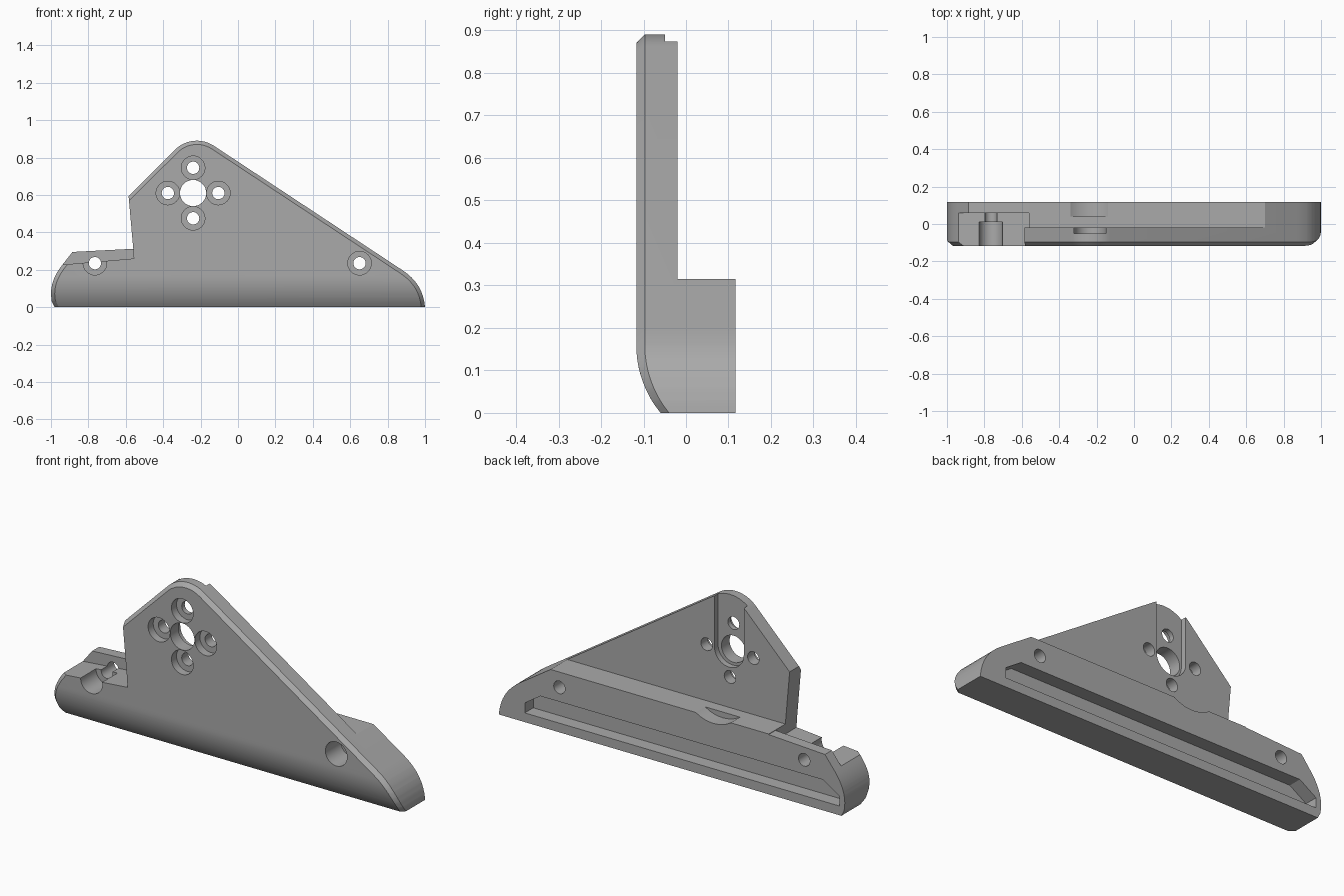
import bpy, bmesh, math
from mathutils import Vector
from mathutils.geometry import intersect_line_line_2d, intersect_line_line

if "Cube" in bpy.data.objects:
    bpy.data.objects.remove(bpy.data.objects["Cube"])

FRONT, BACK, PLATE_BACK = -0.117, 0.117, -0.02
CHAMFER, BASE_TOP, ROUND_TOP = 0.02, 0.315, 0.16

grey = bpy.data.materials.new("plain_grey")
grey.diffuse_color = (0.4, 0.4, 0.4, 1)
grey.use_nodes = True
grey.node_tree.nodes["Principled BSDF"].inputs["Base Color"].default_value = grey.diffuse_color


def arc(cx, cz, r, a0, a1, n):
    """Points along a circular arc, angles in degrees."""
    return [(cx + r * math.cos(math.radians(a0 + (a1 - a0) * i / n)),
             cz + r * math.sin(math.radians(a0 + (a1 - a0) * i / n))) for i in range(n + 1)]


def curve(a, b, c, n=8):
    """Quadratic curve from a to c, pulled towards b."""
    return [tuple((1 - t) ** 2 * p + 2 * t * (1 - t) * q + t * t * r
                  for p, q, r in zip(a, b, c)) for t in [i / n for i in range(n + 1)]]


def inset(points, widths):
    """Move every edge of a counter-clockwise outline inward by its own width."""
    lines = []
    for i, p in enumerate(points):
        a, b = Vector(p), Vector(points[(i + 1) % len(points)])
        d = (b - a).normalized()
        shift = Vector((-d.y, d.x)) * widths[i]
        lines.append((a + shift, d))
    result = []
    for i, (p, d) in enumerate(lines):
        q, e = lines[i - 1]
        cross = e.x * d.y - e.y * d.x
        if abs(cross) < 1e-5:
            result.append(tuple(p))
        else:
            w = p - q
            result.append(tuple(q + e * ((w.x * d.y - w.y * d.x) / cross)))
    return result


def loft(name, layers):
    """Closed solid through (y, outline) layers."""
    bm = bmesh.new()
    rings = [[bm.verts.new((x, y, z)) for x, z in pts] for y, pts in layers]
    n = len(rings[0])
    bm.faces.new(rings[0])
    bm.faces.new(rings[-1][::-1])
    for r, s in zip(rings, rings[1:]):
        for i in range(n):
            bm.faces.new((r[i], s[i], s[(i + 1) % n], r[(i + 1) % n]))
    bmesh.ops.recalc_face_normals(bm, faces=bm.faces)
    mesh = bpy.data.meshes.new(name)
    bm.to_mesh(mesh)
    bm.free()
    ob = bpy.data.objects.new(name, mesh)
    bpy.context.collection.objects.link(ob)
    mesh.materials.append(grey)
    return ob


# Bracket outline: foot, right nose, long slope, rounded peak, left edge, left foot
outline = curve((1, 0), (0.99, 0.125), (0.88, 0.197))
outline += arc(-0.22, 0.725, 0.165, 56.5, 135, 12)
outline += [(-0.585, 0.594)]
plain_start = len(outline) - 1
outline += [(-0.56, 0.312), (-0.885, 0.295)]
outline += curve((-0.94, 0.225), (-1.0, 0.15), (-1.0, 0.07))
outline += [(-0.996, 0.03), (-0.98, 0)]
widths = [CHAMFER] * len(outline)
for i in (plain_start, plain_start + 1, len(outline) - 1):
    widths[i] = 0
bracket = loft("bracket", [(FRONT, inset(outline, widths)),
                           (FRONT + CHAMFER, outline), (BACK, outline)])

# Roll the lower front edge backwards
bm = bmesh.new()
bm.from_mesh(bracket.data)
for i in range(1, 11):
    bmesh.ops.bisect_plane(bm, geom=bm.verts[:] + bm.edges[:] + bm.faces[:], dist=1e-5,
                           plane_co=(0, 0, ROUND_TOP * i / 10), plane_no=(0, 0, 1))
radius = 0.253
for v in bm.verts:
    if v.co.y < FRONT + CHAMFER + 0.001 and v.co.z < ROUND_TOP:
        v.co.y += radius - math.sqrt(radius ** 2 - (ROUND_TOP - v.co.z) ** 2)
bm.to_mesh(bracket.data)
bm.free()


def cut(points, y0, y1):
    """Subtract a prism from the bracket."""
    tool = loft("cutter", [(y0, points), (y1, points)])
    tool.hide_render = True
    mod = bracket.modifiers.new("cut", 'BOOLEAN')
    mod.operation, mod.solver, mod.object = 'DIFFERENCE', 'EXACT', tool
    bpy.context.view_layer.objects.active = bracket
    bpy.ops.object.modifier_apply(modifier=mod.name)
    bpy.data.objects.remove(tool)


def circle(x, z, r):
    return arc(x, z, r, 0, 360, 32)[:-1]


# Thin plate above the thick base
cut([(-1.1, BASE_TOP), (1.1, BASE_TOP), (1.1, 1.1), (-1.1, 1.1)], PLATE_BACK, 0.3)
# Open pocket on the left foot
cut([(-0.945, 0.2265), (-0.557, 0.26), (-0.5605, 0.318), (-0.65, 0.4), (-0.945, 0.4)], -0.3, 0.06)
# Channel behind the round holes
cut(arc(-0.235, 0.61, 0.085, 180, 360, 16) + [(-0.15, 1), (-0.32, 1)], -0.05, 0.03)
# Shallow scoop in the base top
cut(arc(-0.24, 0.47, 0.185, 0, 360, 48)[:-1], 0.04, 0.3)
# Long slot in the back of the base
cut([(-0.97, 0.048), (0.85, 0.048), (0.85, 0.10), (0.76, 0.16),
     (-0.875, 0.16), (-0.97, 0.10)], 0.047, 0.3)
# Centre hole
cut(circle(-0.24, 0.61, 0.07), -0.3, 0.3)
# Counterbored screw holes: four in the plate, two in the base
screws = [(-0.24 + dx, 0.61 + dz, -0.075) for dx, dz in
          ((0.135, 0), (-0.135, 0), (0, 0.135), (0, -0.135))]
screws += [(0.65, 0.235, 0.01), (-0.765, 0.235, 0.01)]
for x, z, depth in screws:
    cut(circle(x, z, 0.063), -0.3, depth)
    cut(circle(x, z, 0.033), -0.3, 0.3)

bpy.ops.object.select_all(action='DESELECT')
bracket.select_set(True)
bpy.context.view_layer.objects.active = bracket
bpy.ops.object.shade_smooth_by_angle(angle=math.radians(25))
